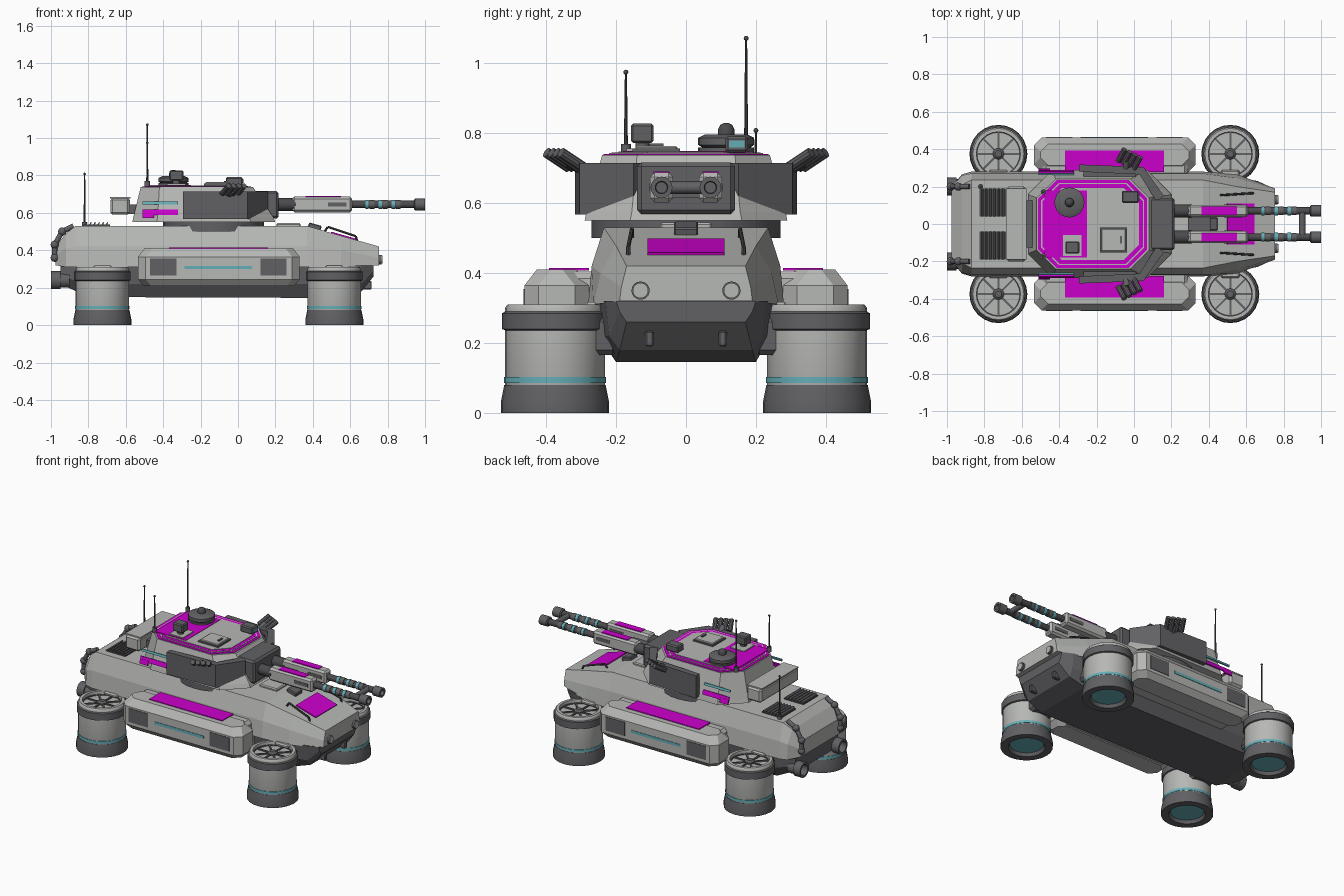
import bpy, bmesh, math
from mathutils import Vector, Matrix

default_cube = bpy.data.objects.get("Cube")
if default_cube:
    bpy.data.objects.remove(default_cube)


def make_material(name, red, green, blue):
    material = bpy.data.materials.new(name)
    material.use_nodes = True
    material.diffuse_color = (red, green, blue, 1)
    shader = material.node_tree.nodes["Principled BSDF"]
    shader.inputs["Base Color"].default_value = (red, green, blue, 1)
    shader.inputs["Roughness"].default_value = 0.7
    return material


light = make_material("light grey armour", 0.47, 0.48, 0.46)
dark = make_material("dark grey armour", 0.12, 0.12, 0.13)
metal = make_material("gun metal", 0.07, 0.07, 0.075)
magenta = make_material("magenta paint", 0.6, 0.0, 0.6)
cyan = make_material("cyan glow", 0.13, 0.42, 0.47)


def finish(name, mesh_data, material, bevel=0.0, smooth=False):
    bmesh.ops.recalc_face_normals(mesh_data, faces=mesh_data.faces)
    mesh = bpy.data.meshes.new(name)
    mesh_data.to_mesh(mesh)
    mesh_data.free()
    mesh.materials.append(material)
    part = bpy.data.objects.new(name, mesh)
    bpy.context.collection.objects.link(part)
    if bevel:
        modifier = part.modifiers.new("Bevel", "BEVEL")
        modifier.width, modifier.segments = bevel, 1
    if smooth:
        bpy.ops.object.select_all(action="DESELECT")
        part.select_set(True)
        bpy.context.view_layer.objects.active = part
        bpy.ops.object.shade_smooth_by_angle(angle=math.radians(35))
    return part


def loft(name, rings, material, bevel=0.0, smooth=False):
    """Skin a stack of equal-sized closed rings and cap both ends."""
    mesh_data = bmesh.new()
    loops = [[mesh_data.verts.new(point) for point in ring] for ring in rings]
    count = len(loops[0])
    for lower, upper in zip(loops, loops[1:]):
        for i in range(count):
            j = (i + 1) % count
            mesh_data.faces.new((lower[i], lower[j], upper[j], upper[i]))
    mesh_data.faces.new(loops[0])
    mesh_data.faces.new(loops[-1])
    return finish(name, mesh_data, material, bevel, smooth)


def box(name, center, size, material, bevel=0.0, turn=(0, 0, 0)):
    mesh_data = bmesh.new()
    bmesh.ops.create_cube(mesh_data, size=1)
    bmesh.ops.scale(mesh_data, vec=size, verts=mesh_data.verts)
    part = finish(name, mesh_data, material, bevel)
    part.location, part.rotation_euler = center, turn
    return part


def lathe(name, base, profile, material, axis=(0, 0, 1), sides=24):
    """Revolve (radius, height) pairs about an axis through base."""
    spin = Vector((0, 0, 1)).rotation_difference(Vector(axis)).to_matrix()
    angles = [math.tau * i / sides for i in range(sides)]
    rings = [[Vector(base) + spin @ Vector((r * math.cos(a), r * math.sin(a), h))
              for a in angles] for r, h in profile]
    return loft(name, rings, material, smooth=True)


def rod(name, start, end, radius, material, sides=12):
    axis = Vector(end) - Vector(start)
    return lathe(name, start, [(radius, 0), (radius, axis.length)], material, axis, sides)


def ball(name, center, radius, material):
    mesh_data = bmesh.new()
    bmesh.ops.create_uvsphere(mesh_data, u_segments=12, v_segments=8, radius=radius,
                              matrix=Matrix.Translation(center))
    return finish(name, mesh_data, material, smooth=True)


def sections(stations):
    """Mirror half cross-sections, bottom to top, into closed rings along x."""
    return [[(x, y, z) for y, z in half] + [(x, -y, z) for y, z in reversed(half)]
            for x, half in stations]


def octagon(back, front, width, cut, z):
    half = [(back, width - cut), (back + cut, width), (front - cut, width), (front, width - cut)]
    return [(x, y, z) for x, y in half] + [(x, -y, z) for x, y in reversed(half)]


# Hull
middle = [(.28, .31), (.27, .42), (.235, .53)]
loft("upper_hull", sections([
    (-.975, [(.2, .32), (.2, .37), (.18, .42)]), (-.92, [(.265, .31), (.26, .41), (.21, .49)]),
    (-.87, middle), (.37, middle), (.55, [(.265, .31), (.245, .4), (.2, .478)]),
    (.755, [(.19, .32), (.185, .36), (.17, .42)])]), light)
loft("lower_hull", sections([
    (-.95, [(.18, .22), (.22, .26), (.22, .32)]), (-.8, [(.2, .15), (.25, .22), (.26, .32)]),
    (.55, [(.2, .145), (.24, .22), (.25, .32)]), (.66, [(.19, .18), (.22, .22), (.23, .32)]),
    (.725, [(.17, .26), (.19, .29), (.2, .32)])]), dark)
slope = math.atan2(.11, .385)
box("nose_panel", (.57, 0, .475), (.15, .22, .008), magenta, turn=(0, slope, 0))
box("nose_light_strip", (.709, 0, .268), (.03, .23, .012), cyan)
box("driver_hatch", (.27, 0, .535), (.13, .15, .02), light, .006)
box("driver_vision_block", (.41, 0, .525), (.07, .07, .03), dark, .005, (0, slope, 0))

for side in (-1, 1):
    # Hull fittings
    rod("headlight_rim", (.75, side * .13, .35), (.768, side * .13, .35), .026, dark, 20)
    rod("headlight_lens", (.75, side * .13, .35), (.773, side * .13, .35), .022, light, 20)
    box("tow_hook", (.69, side * .105, .212), (.05, .024, .045), dark, .005)
    rail = [(.46, .155, .495), (.48, .155, .525), (.63, .165, .475), (.64, .165, .44)]
    for a, b in zip(rail, rail[1:]):
        rod("grab_rail", (a[0], side * a[1], a[2]), (b[0], side * b[1], b[2]), .006, metal, 8)
    box("engine_grille", (-.755, side * .115, .532), (.14, .15, .012), metal)
    for i in range(6):
        box("grille_slat", (-.81 + i * .022, side * .115, .543), (.007, .15, .014), dark,
            turn=(0, .5, 0))
    lathe("exhaust_pipe", (-.9, side * .2, .24),
          [(.04, 0), (.04, .05), (.048, .05), (.048, .1), (.035, .1), (.03, .03)], dark, (-1, 0, 0))
    hose = [Vector((x, side * .2, z)) for x, z in ((-.88, .53), (-.94, .5), (-.98, .43), (-.98, .36))]
    for a, b in zip(hose, hose[1:]):
        rod("rear_hose", a, b, .014, dark)
        ball("hose_joint", b, .022, dark)

    # Side sponson with painted panels
    low = octagon(-.53, .33, .09, .04, .215)
    rings = []
    for z, shrink in ((.21, .03), (.245, 0), (.365, 0), (.41, .035)):
        rings.append([(x, y + side * .37, z)
                      for x, y, _ in octagon(-.535 + shrink, .33 - shrink, .092 - shrink, .04, z)])
    loft("sponson", rings, light)
    box("sponson_root", (-.1, side * .28, .31), (.78, .12, .19), light, .02)
    box("sponson_top_panel", (-.105, side * .335, .411), (.53, .115, .008), magenta)
    box("sponson_light_strip", (-.105, side * .461, .308), (.36, .008, .018), cyan)
    for x in (-.4, .19):
        box("sponson_vent", (x, side * .461, .31), (.14, .008, .09), dark)

    # Lift thrusters
    for x in (-.725, .515):
        base = Vector((x, side * .375, 0))
        lathe("thruster_nozzle", base, [(.095, .03), (.11, 0), (.155, 0), (.155, .03),
                                        (.145, .08), (.1, .08)], dark)
        lathe("nozzle_glow", base, [(.1, .02), (.1, .035)], cyan)
        lathe("thruster_body", base, [(.14, .07), (.143, .08), (.143, .24), (.1, .24)], light)
        lathe("thruster_light_ring", base, [(.146, .085), (.146, .102)], cyan)
        lathe("thruster_collar", base, [(.14, .235), (.151, .24), (.151, .285), (.14, .292),
                                        (.112, .292), (.112, .24)], dark)
        lathe("thruster_intake", base, [(.143, .285), (.143, .3), (.136, .31), (.118, .31),
                                        (.112, .25)], light)
        lathe("intake_glow", base, [(.112, .24), (.112, .25)], cyan)
        lathe("fan_hub", base, [(.03, .24), (.03, .295), (.018, .305)], dark, sides=16)
        for i in range(8):
            angle = math.tau * i / 8
            out = Vector((math.cos(angle), math.sin(angle), 0))
            box("fan_spoke", base + out * .07 + Vector((0, 0, .285)), (.09, .01, .015), dark,
                turn=(0, 0, angle))
            box("fan_blade", base + out * .072 + Vector((0, 0, .27)), (.08, .035, .004), light,
                turn=(.5, 0, angle + .3))
        box("thruster_pylon", (x, side * .235, .22), (.16, .08, .11), dark, .015)
        box("pylon_fairing", (x, side * .25, .305), (.1, .08, .025), light, .008)

    # Turret side markings
    box("turret_light_strip", (-.415, side * .268, .652), (.19, .008, .015), cyan,
        turn=(side * .28, 0, 0))
    box("turret_side_panel", (-.415, side * .281, .603), (.19, .008, .03), magenta,
        turn=(side * .28, 0, 0))
    box("turret_side_step", (-.48, side * .288, .587), (.06, .008, .03), magenta,
        turn=(side * .28, 0, 0))

    # Wraparound turret armour
    outline = [(-.295, .318), (.05, .305), (.16, .15), (.12, .12), (.03, .265), (-.295, .28)]
    loft("cheek_armour", [[(x, side * y, z) for x, y in outline] for z in (.568, .715)], dark)
    box("cheek_mount", (-.13, side * .27, .635), (.28, .05, .1), dark)

    # Smoke launchers
    aim = Vector((.4, side * .75, .5)).normalized()
    for i in range(4):
        start = Vector((-.085 + i * .028, side * (.335 - i * .014), .702))
        rod("smoke_tube", start, start + aim * .085, .015, dark, 10)
    rod("smoke_bracket", (-.05, side * .28, .69), (-.035, side * .335, .72), .018, dark)

    # Guns
    y = side * .07
    rod("gun_root", (.18, y, .645), (.31, y, .645), .034, metal, 20)
    box("gun_housing", (.45, y, .645), (.32, .065, .085), light, .012)
    box("gun_top_panel", (.455, y, .687), (.19, .045, .008), magenta)
    for edge in (-1, 1):
        box("gun_side_slot", (.53, y + edge * .032, .645), (.1, .006, .022), dark)
    rod("gun_barrel", (.6, y, .645), (.96, y, .645), .02, metal, 16)
    for x in (.69, .76, .83):
        rod("barrel_light_ring", (x - .009, y, .645), (x + .009, y, .645), .024, cyan, 16)
        rod("barrel_sleeve", (x + .012, y, .645), (x + .04, y, .645), .023, dark, 16)
    lathe("muzzle", (.94, y, .645), [(.025, 0), (.031, .006), (.031, .06), (.018, .06), (.016, .03)],
          dark, (1, 0, 0))
rod("barrel_bridge", (.9, -.07, .645), (.9, .07, .645), .018, dark)
box("gun_cradle", (.35, 0, .63), (.12, .09, .03), dark)

# Turret
rod("turret_ring", (-.13, 0, .5), (-.13, 0, .56), .27, dark, 32)
loft("turret_body", [octagon(-.565, .2, .29, .13, .55), octagon(-.56, .19, .285, .13, .575),
                     octagon(-.52, .08, .24, .1, .738)], light)
for name, inset, material in (("roof_border", 0, magenta), ("roof_seam", .016, light),
                              ("roof_band", .023, magenta), ("roof_plate", .043, light)):
    top = .741 + inset * .15
    loft(name, [octagon(-.512 + inset, .07 - inset, .236 - inset, .1 - inset * .4, z)
                for z in (.735, top)], material)
box("roof_stripe", (-.365, 0, .748), (.225, .36, .004), magenta)
box("mantlet", (.14, 0, .643), (.155, .28, .148), dark, .012)
box("rear_stowage_box", (-.63, 0, .635), (.105, .4, .09), light, .012)
box("stowage_lid", (-.63, 0, .682), (.11, .38, .008), light)
box("stowage_mount", (-.56, 0, .62), (.08, .25, .05), dark)

# Roof equipment
box("roof_hatch_rim", (-.11, -.085, .751), (.145, .135, .01), dark)
box("roof_hatch", (-.11, -.085, .757), (.13, .12, .014), light, .004)
box("hatch_handle", (-.07, -.085, .767), (.012, .04, .008), dark)
lathe("sensor_drum", (-.345, .115, .745), [(.08, 0), (.08, .014), (.068, .014), (.08, .022),
                                           (.08, .042), (.06, .052)], dark)
lathe("sensor_dome", (-.345, .115, .79), [(.024, 0), (.024, .02), (.017, .034), (.006, .04)], metal)
rod("camera_post", (-.33, -.125, .745), (-.33, -.125, .78), .02, dark)
box("camera_head", (-.33, -.125, .8), (.075, .065, .055), dark, .006)
box("camera_base", (-.33, -.115, .751), (.1, .11, .01), light)
box("gunner_sight", (-.02, .145, .768), (.09, .065, .045), dark, .007)
box("sight_lens", (.026, .145, .77), (.006, .045, .02), cyan)

# Antennas
for x, y, bottom, top in ((-.485, -.172, .74, .975), (-.485, .172, .74, 1.072), (-.82, .2, .52, .808)):
    rod("antenna_base", (x, y, bottom), (x, y, bottom + .03), .014, dark)
    lathe("antenna_rod", (x, y, bottom), [(.006, 0), (.003, top - bottom)], metal, sides=8)
    ball("antenna_tip", (x, y, top), .007, metal)
